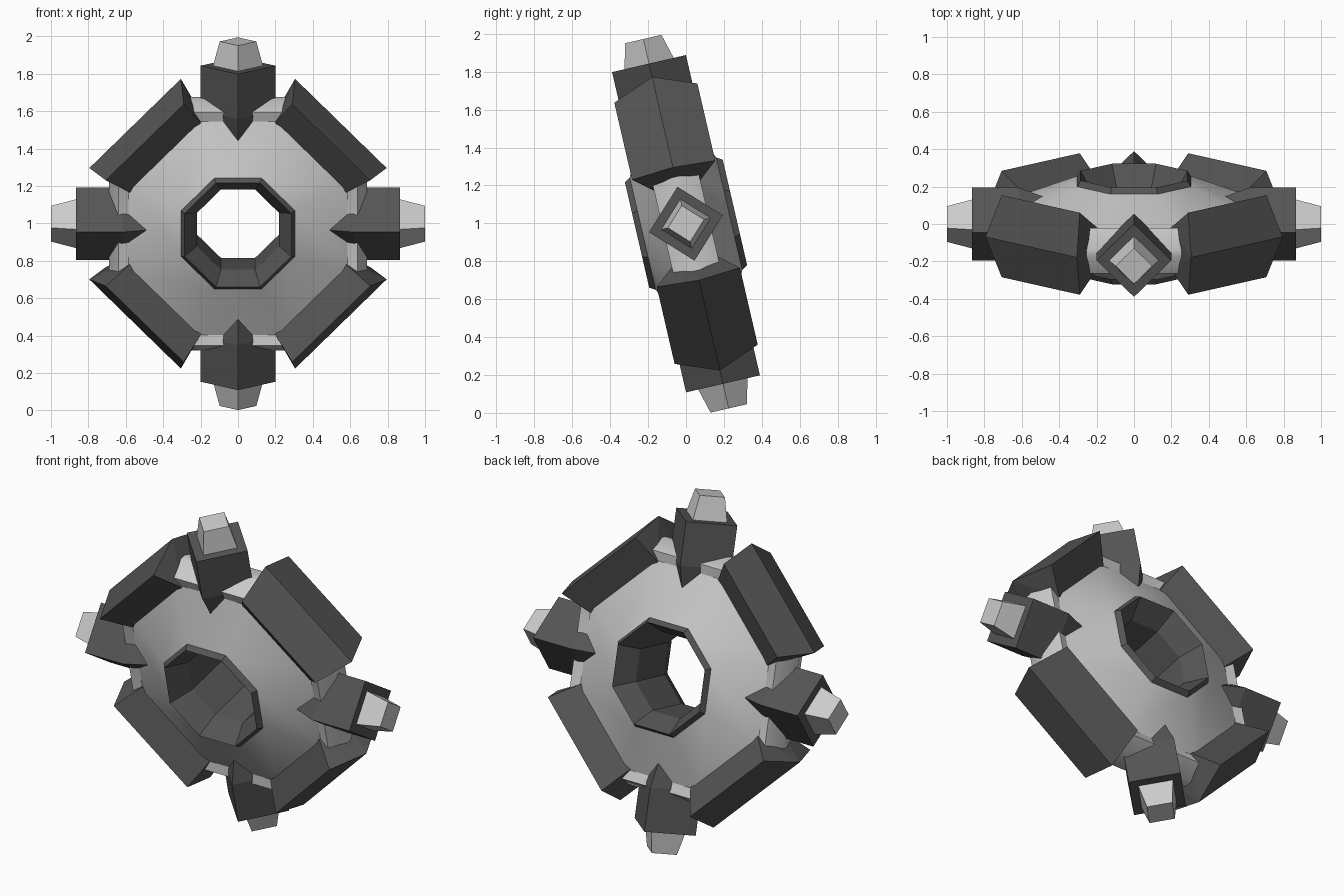
import bpy, bmesh
from math import radians, cos, sin, pi
from mathutils import Matrix, Vector

if "Cube" in bpy.data.objects:
    bpy.data.objects.remove(bpy.data.objects["Cube"])

# whole model leans forward about x
POSE = Matrix.Translation((0, 0, 0.998)) @ Matrix.Rotation(radians(13), 4, 'X')
dark = bpy.data.materials.new("dark_grey")
dark.diffuse_color = (0.09, 0.09, 0.09, 1)
dark.use_nodes = True
dark.node_tree.nodes["Principled BSDF"].inputs["Base Color"].default_value = dark.diffuse_color


def finish(name, bm, turn=0, mat=None):
    bm.transform(POSE @ Matrix.Rotation(radians(turn), 4, 'Y'))
    bmesh.ops.recalc_face_normals(bm, faces=bm.faces)
    me = bpy.data.meshes.new(name)
    bm.to_mesh(me)
    bm.free()
    ob = bpy.data.objects.new(name, me)
    bpy.context.collection.objects.link(ob)
    if mat:
        me.materials.append(mat)
    return ob


def octagon_lathe(name, half, mat=None):
    """Spin a (apothem, y) half profile, mirrored in y, into an eight-sided ring."""
    profile = half + [(r, -y) for r, y in reversed(half)]
    bm = bmesh.new()
    rings = []
    for k in range(8):
        a = pi / 8 + k * pi / 4
        rings.append([bm.verts.new((r / cos(pi / 8) * cos(a), y, r / cos(pi / 8) * sin(a)))
                      for r, y in profile])
    n = len(profile)
    for k in range(8):
        p, q = rings[k], rings[(k + 1) % 8]
        for i in range(n):
            j = (i + 1) % n
            bm.faces.new((p[i], p[j], q[j], q[i]))
    return finish(name, bm, 0, mat)


def hull(name, points, turn, mat=None):
    bm = bmesh.new()
    for p in points:
        bm.verts.new(Vector(p))
    bmesh.ops.convex_hull(bm, input=bm.verts[:])
    bmesh.ops.dissolve_limit(bm, angle_limit=radians(1), verts=bm.verts[:], edges=bm.edges[:])
    return finish(name, bm, turn, mat)


def diamonds(sections):
    """Diamond cross-sections along x from (distance, half diagonal) pairs."""
    return [(x, a * s, b * s) for x, s in sections
            for a, b in ((1, 0), (0, 1), (-1, 0), (0, -1))]


# smooth shallow-cone body with a raised rim
body = octagon_lathe("body", [(0.30, 0.236), (0.585, 0.11), (0.64, 0.125), (0.69, 0.02)])
bpy.context.view_layer.objects.active = body
body.select_set(True)
bpy.ops.object.shade_smooth_by_angle(angle=radians(30))

# bevelled collar lining the centre hole
octagon_lathe("hub_collar", [(0.22, 0.14), (0.285, 0.265), (0.31, 0.225)], dark)

# ridged armour bars on the diagonals: (distance, half length, y)
bar = [(d, s * y, e * h) for d, h, y in ((0.778, 0.346, 0), (0.705, 0.295, 0.225), (0.55, 0.27, 0.115))
       for s in (1, -1) for e in (1, -1)]

for k in range(4):
    hull(f"edge_bar_{k + 1}", bar, 45 + 90 * k, dark)
    # diamond arms with blunt tips on the axes
    hull(f"arm_{k + 1}", diamonds([(0.32, 0.09), (0.62, 0.2), (0.867, 0.2)]), 90 * k, dark)
    hull(f"arm_tip_{k + 1}", diamonds([(0.85, 0.138), (1.0, 0.098)]), 90 * k)
